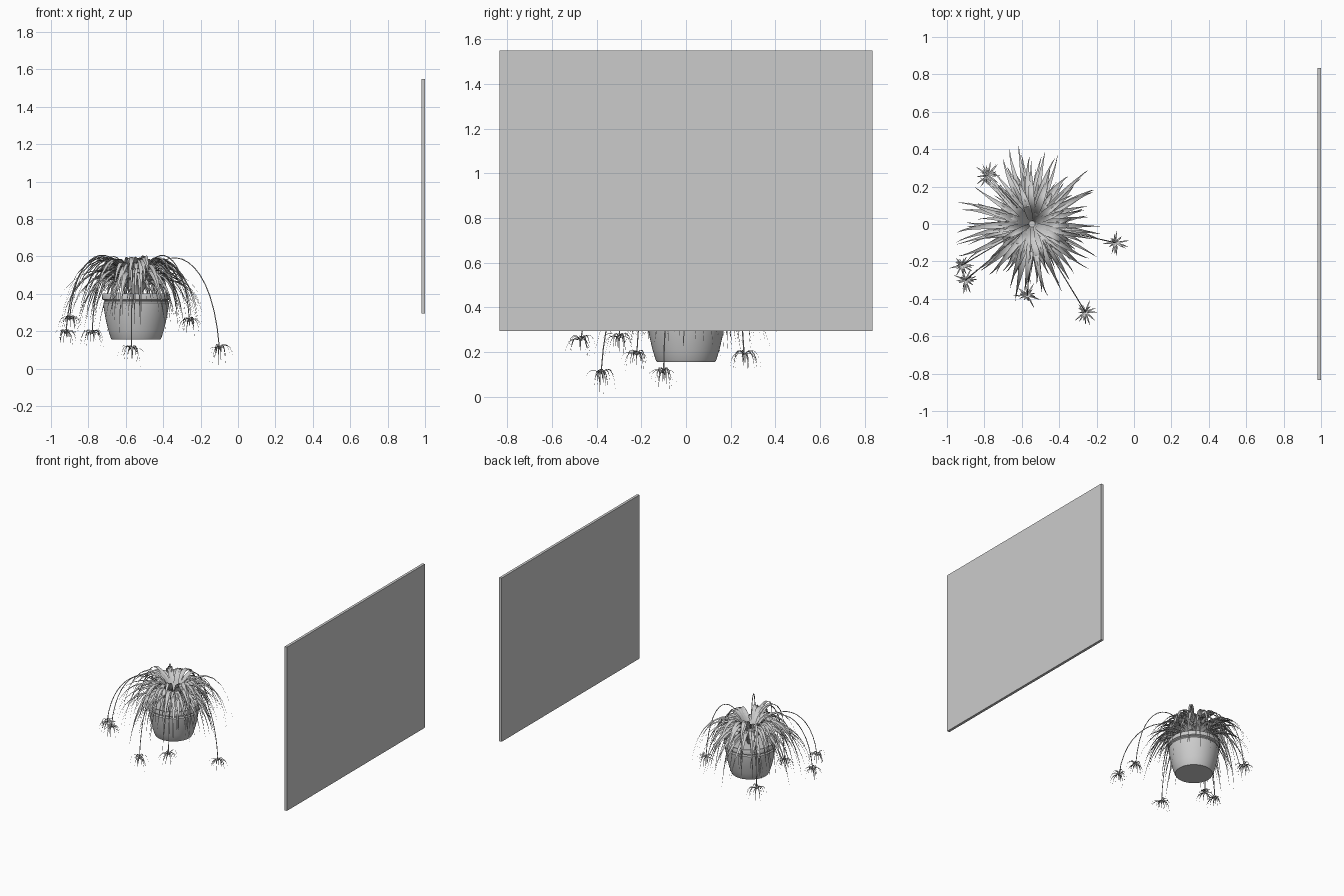
import bpy, bmesh, math, random
from mathutils import Vector

if "Cube" in bpy.data.objects:
    bpy.data.objects.remove(bpy.data.objects["Cube"])

random.seed(7)
CX, CY = -0.545, 0.0


def make_object(name, bm, smooth=True):
    me = bpy.data.meshes.new(name)
    bm.to_mesh(me)
    bm.free()
    ob = bpy.data.objects.new(name, me)
    bpy.context.collection.objects.link(ob)
    if smooth:
        bpy.ops.object.select_all(action='DESELECT')
        ob.select_set(True)
        bpy.context.view_layer.objects.active = ob
        bpy.ops.object.shade_smooth_by_angle(angle=math.radians(40))
    return ob


def bezier(pts, t):
    a, b, c, d = pts
    s = 1 - t
    return a * s**3 + b * 3 * s * s * t + c * 3 * s * t * t + d * t**3


def add_leaf(bm, base, angle, path, width, segs=10, bend=0.0):
    """Tapered creased blade following a (radius, height) bezier."""
    pts = [Vector(p) for p in path]
    rows = []
    for i in range(segs + 1):
        t = i / segs
        r, z = bezier(pts, t)
        a = angle + bend * t * t
        out = Vector((math.cos(a), math.sin(a), 0))
        side = Vector((-out.y, out.x, 0))
        mid = base + out * r + Vector((0, 0, z))
        w = width * 0.5 * (0.45 + 0.55 * math.sin(math.pi * min(t * 1.25, 1))) * (1 - t**3)
        if i == segs:
            rows.append([bm.verts.new(mid)])
        else:
            fold = Vector((0, 0, w * 0.4))
            rows.append([bm.verts.new(mid - side * w + fold), bm.verts.new(mid),
                         bm.verts.new(mid + side * w + fold)])
    for a, b in zip(rows, rows[1:]):
        for k in range(2):
            if len(b) == 3:
                bm.faces.new((a[k], b[k], b[k + 1], a[k + 1]))
            else:
                bm.faces.new((a[k], b[0], a[k + 1]))


# Flat wall panel
bm = bmesh.new()
bmesh.ops.create_cube(bm, size=1)
for v in bm.verts:
    v.co = Vector((0.99 + v.co.x * 0.02, v.co.y * 1.67, 0.922 + v.co.z * 1.255))
make_object("panel", bm, False)

# Turned pot with rim, groove and soil
profile = [(0, .155), (.13, .155), (.136, .165), (.15, .21), (.164, .27), (.174, .33),
           (.175, .35), (.168, .358), (.168, .364), (.181, .37), (.182, .395),
           (.178, .402), (.168, .402), (.163, .375), (0, .375)]
bm = bmesh.new()
vs = [bm.verts.new((r, 0, z)) for r, z in profile]
es = [bm.edges.new(p) for p in zip(vs, vs[1:])]
bmesh.ops.spin(bm, geom=vs + es, cent=(0, 0, 0), axis=(0, 0, 1), angle=math.tau, steps=48)
bmesh.ops.remove_doubles(bm, verts=bm.verts, dist=1e-4)
bmesh.ops.recalc_face_normals(bm, faces=bm.faces)
make_object("pot", bm).location = (CX, CY, 0)

# Main arching foliage
bm = bmesh.new()
N = 130
for i in range(N):
    f = (i + 0.5) / N
    ang = i * 2.39996 + random.uniform(-.15, .15)
    reach = 0.21 + 0.21 * f + random.uniform(-.02, .02)
    reach *= 1 - 0.05 * math.cos(ang)
    top = random.uniform(0.50, 0.685)
    end = random.uniform(0.17, 0.40)
    if top < 0.56:
        end = max(end, 0.27)
    path = [(0.015, .365), (random.uniform(.03, .09), top),
            (reach * random.uniform(.7, .95), top), (reach, end)]
    add_leaf(bm, Vector((CX, CY, 0)), ang, path, random.uniform(.028, .042),
             bend=random.uniform(-.12, .12))
make_object("leaves", bm)

# Hanging plantlets on thin runners
plantlets = [(-.10, -.10, .115), (-.26, -.47, .26), (-.57, -.38, .11),
             (-.90, -.30, .27), (-.92, -.22, .195), (-.78, .26, .195)]
bm = bmesh.new()
curve = bpy.data.curves.new("runners", 'CURVE')
curve.dimensions = '3D'
curve.bevel_depth = 0.0028
curve.bevel_resolution = 1
for x, y, z in plantlets:
    d = Vector((x - CX, y - CY))
    dist, ang = d.length, math.atan2(d.y, d.x)
    pts = [Vector(p) for p in ((.02, .37), (.10, .70), (dist * .9, .70), (dist, z))]
    sp = curve.splines.new('POLY')
    sp.points.add(16)
    for i, p in enumerate(sp.points):
        r, h = bezier(pts, i / 16)
        p.co = (CX + math.cos(ang) * r, CY + math.sin(ang) * r, h, 1)
    for i in range(18):
        reach = random.uniform(.03, .083)
        peak = random.uniform(.0, .03)
        drop = random.uniform(-.085, -.025) if reach > .05 else random.uniform(-.1, -.05)
        add_leaf(bm, Vector((x, y, z)), i * 2.39996 + random.uniform(-.2, .2),
                 [(.002, -.01), (reach * .35, peak), (reach * .9, peak), (reach, drop)],
                 .009, segs=6)
make_object("plantlets", bm)
bpy.context.collection.objects.link(bpy.data.objects.new("runners", curve))
